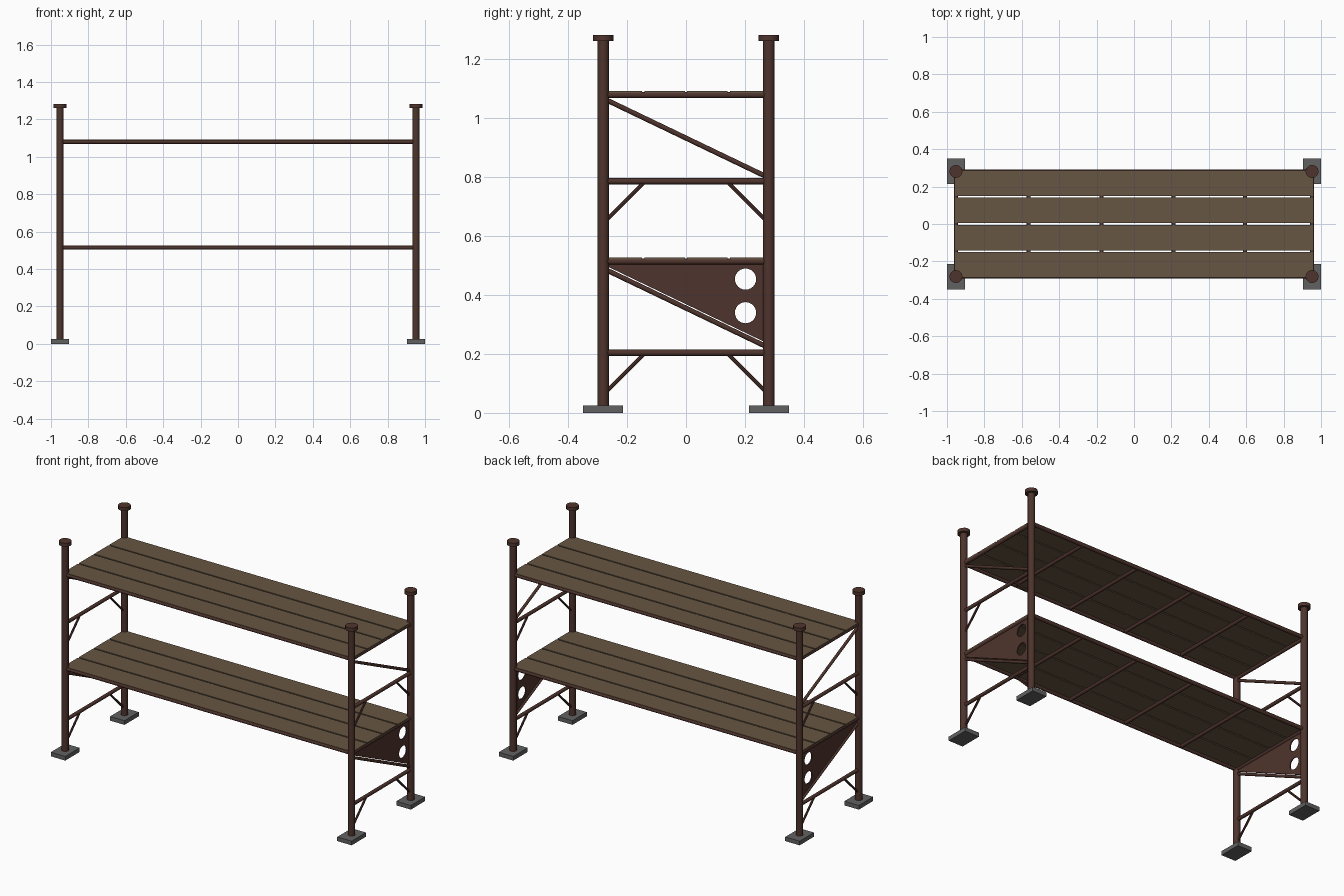
import bpy, math
from mathutils import Vector, Matrix

if "Cube" in bpy.data.objects:
    bpy.data.objects.remove(bpy.data.objects["Cube"])


def material(name, rgb):
    m = bpy.data.materials.new(name)
    m.diffuse_color = (*rgb, 1)
    m.use_nodes = True
    m.node_tree.nodes["Principled BSDF"].inputs["Base Color"].default_value = m.diffuse_color
    return m


METAL = material("rust_brown_metal", (0.078, 0.034, 0.026))
WOOD = material("brown_wood", (0.135, 0.092, 0.056))
GREY = material("grey_foot", (0.12, 0.12, 0.12))

PX, PY = 0.952, 0.281          # post positions
SHELVES = (0.515, 1.080)       # rail heights of both decks


def box(name, centre, size, mat):
    bpy.ops.mesh.primitive_cube_add(size=1, location=centre)
    ob = bpy.context.object
    ob.name = name
    ob.scale = size
    bpy.ops.object.transform_apply(location=False, rotation=False, scale=True)
    ob.data.materials.append(mat)
    return ob


def tube(name, a, b, r, sides=12, mat=METAL):
    a, b = Vector(a), Vector(b)
    d = b - a
    bpy.ops.mesh.primitive_cylinder_add(vertices=sides, radius=r, depth=d.length)
    ob = bpy.context.object
    ob.name = name
    ob.matrix_world = (Matrix.Translation((a + b) / 2)
                       @ d.to_track_quat('Z', 'Y').to_matrix().to_4x4())
    ob.data.materials.append(mat)
    bpy.ops.object.shade_smooth_by_angle(angle=math.radians(40))
    return ob


def gusset(x):
    # triangular side plate with two round holes, drawn in the y-z plane
    cu = bpy.data.curves.new("gusset_outline", 'CURVE')
    cu.dimensions = '2D'
    cu.fill_mode = 'BOTH'
    cu.extrude = 0.003
    loops = [[(-0.265, 0.508), (-0.265, 0.496), (0.268, 0.240), (0.268, 0.508)]]
    for z in (0.340, 0.454):
        loops.append([(0.202 + 0.036 * math.cos(t * math.tau / 24),
                       z + 0.036 * math.sin(t * math.tau / 24)) for t in range(24)])
    for pts in loops:
        s = cu.splines.new('POLY')
        s.points.add(len(pts) - 1)
        for p, (u, v) in zip(s.points, pts):
            p.co = (u, v, 0, 1)
        s.use_cyclic_u = True
    tmp = bpy.data.objects.new("gusset_curve", cu)
    bpy.context.collection.objects.link(tmp)
    dg = bpy.context.evaluated_depsgraph_get()
    me = bpy.data.meshes.new_from_object(tmp.evaluated_get(dg))
    bpy.data.objects.remove(tmp)
    me.transform(Matrix(((0, 0, 1, x), (1, 0, 0, 0), (0, 1, 0, 0), (0, 0, 0, 1))))
    me.materials.clear()
    me.materials.append(METAL)
    ob = bpy.data.objects.new("gusset_plate", me)
    bpy.context.collection.objects.link(ob)


# posts with caps and feet
for x in (-PX, PX):
    for y in (-PY, PY):
        box("foot", (x, y, 0.0125), (0.096, 0.136, 0.025), GREY)
        tube("post", (x, y, 0.02), (x, y, 1.265), 0.0195, 16)
        tube("post_cap", (x, y, 1.262), (x, y, 1.283), 0.035, 12)

# end frames
for x in (-PX, PX):
    for rung, diag_top in ((0.204, 0.481), (0.786, 1.058)):
        tube("rung", (x, -PY, rung), (x, PY, rung), 0.0105)
        tube("diagonal_brace", (x, -0.270, diag_top + 0.004),
             (x, 0.270, diag_top - 0.255), 0.0085)
        for s in (-1, 1):
            tube("corner_brace", (x, s * 0.270, rung - 0.132),
                 (x, s * 0.138, rung), 0.0065, 8)
    gusset(x)

# decks: side rails, cross bars and four planks each
for z in SHELVES:
    for y in (-PY, PY):
        tube("side_rail", (-PX, y, z), (PX, y, z), 0.0105)
    for x in (-PX, -0.563, -0.173, 0.212, 0.594, PX):
        tube("cross_bar", (x, -PY, z - 0.001), (x, PY, z - 0.001), 0.0105)
    for i in range(4):
        box("plank", (0, (i - 1.5) * 0.1448, z + 0.0075), (1.92, 0.1365, 0.009), WOOD)
